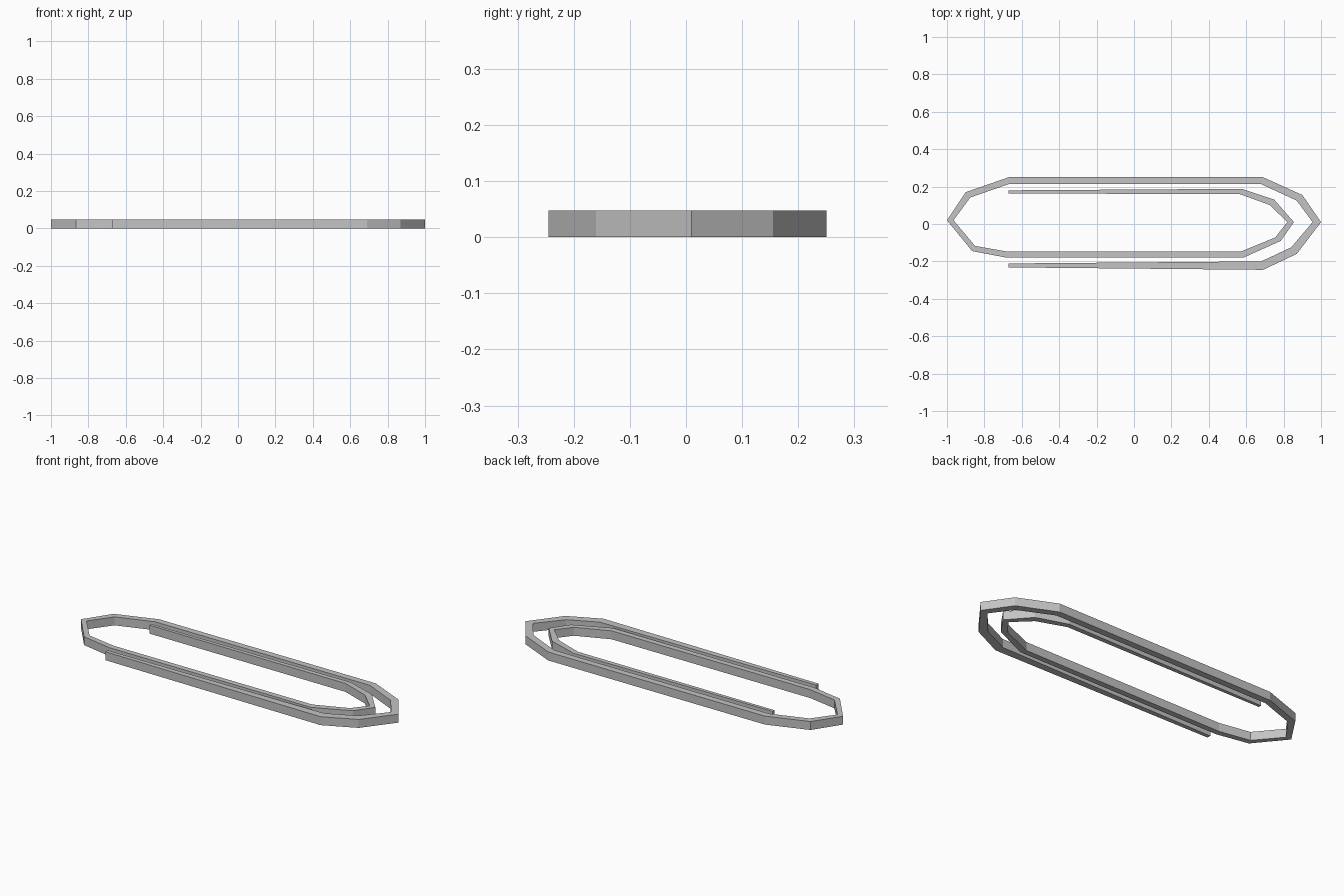
import bpy
import bmesh

# Remove the default cube
default_cube = bpy.data.objects.get("Cube")
if default_cube:
    bpy.data.objects.remove(default_cube, do_unlink=True)

WIRE_HEIGHT = 0.048


def make_material(name, colour):
    material = bpy.data.materials.new(name)
    material.use_nodes = True
    material.diffuse_color = colour
    shader = next(n for n in material.node_tree.nodes if n.type == "BSDF_PRINCIPLED")
    shader.inputs["Base Color"].default_value = colour
    return material


def make_flat_wire(name, stations, height, material):
    """Sweep a rectangular section through (outer point, inner point) stations."""
    bm = bmesh.new()
    rings = []
    for (ox, oy), (ix, iy) in stations:
        section = [(ox, oy, 0), (ix, iy, 0), (ix, iy, height), (ox, oy, height)]
        rings.append([bm.verts.new(corner) for corner in section])

    # Side walls between neighbouring sections
    for ring, following in zip(rings, rings[1:]):
        for i in range(len(ring)):
            j = (i + 1) % len(ring)
            bm.faces.new((ring[i], ring[j], following[j], following[i]))

    # Caps on both free ends
    bm.faces.new(rings[0])
    bm.faces.new(rings[-1])
    bmesh.ops.recalc_face_normals(bm, faces=bm.faces[:])

    mesh = bpy.data.meshes.new(name)
    bm.to_mesh(mesh)
    bm.free()
    mesh.materials.append(material)
    wire = bpy.data.objects.new(name, mesh)
    bpy.context.collection.objects.link(wire)
    return wire


# Outer free end and large bend
outer_bend = [
    ((-0.67, -0.232), (-0.67, -0.211)),
    ((0.69, -0.245), (0.68, -0.2)),
    ((0.87, -0.16), (0.84, -0.125)),
    ((1.0, 0.01), (0.955, 0.01)),
    ((0.9, 0.155), (0.87, 0.125)),
    ((0.69, 0.25), (0.68, 0.213)),
]

# Bend at the opposite end
far_bend = [
    ((-0.67, 0.25), (-0.67, 0.213)),
    ((-0.9, 0.17), (-0.875, 0.142)),
    ((-1.0, 0.02), (-0.965, 0.02)),
    ((-0.865, -0.145), (-0.85, -0.117)),
    ((-0.68, -0.18), (-0.675, -0.148)),
]

# Small inner bend and inner free end
inner_bend = [
    ((0.585, -0.18), (0.57, -0.148)),
    ((0.785, -0.09), (0.755, -0.072)),
    ((0.855, 0.01), (0.82, 0.01)),
    ((0.75, 0.13), (0.725, 0.102)),
    ((0.575, 0.188), (0.565, 0.16)),
    ((-0.67, 0.18), (-0.67, 0.163)),
]

steel = make_material("light steel grey", (0.55, 0.55, 0.55, 1.0))
make_flat_wire("bent_wire_clip", outer_bend + far_bend + inner_bend, WIRE_HEIGHT, steel)
